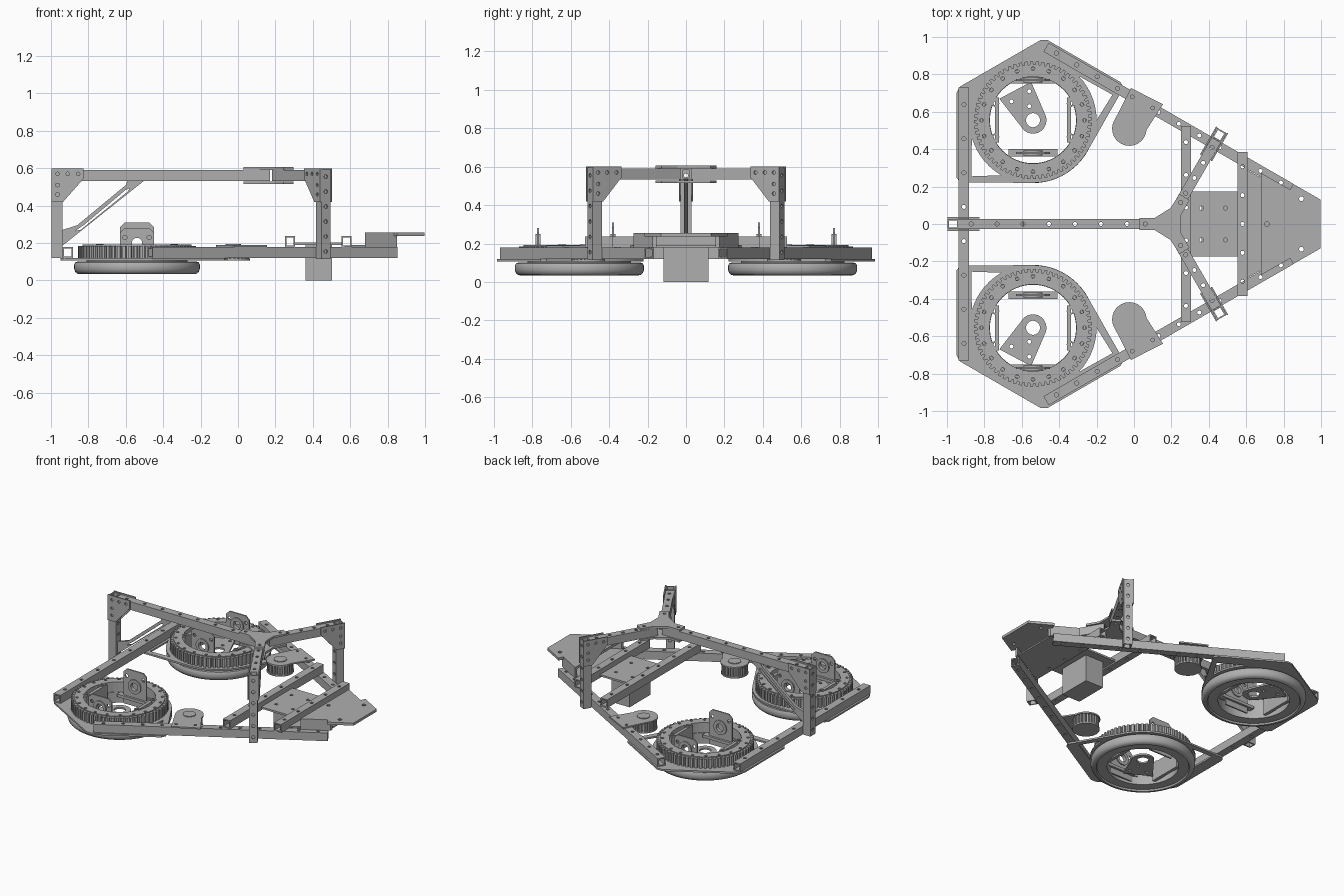
import bpy, bmesh, math
from mathutils import Matrix, Vector

cube = bpy.data.objects.get("Cube")
if cube:
    bpy.data.objects.remove(cube)

grey = bpy.data.materials.new("plain_grey")
grey.use_nodes = True
COLOUR = (0.43, 0.43, 0.43, 1)
grey.diffuse_color = COLOUR
grey.node_tree.nodes["Principled BSDF"].inputs["Base Color"].default_value = COLOUR
ID = Matrix.Identity(4)
WALL = 0.008


def arc(c, r, a0=0, a1=360, n=16):
    full = abs(a1 - a0) == 360
    steps = n if full else n - 1
    angles = [math.radians(a0 + (a1 - a0) * i / steps) for i in range(n)]
    return [(c[0] + r * math.cos(a), c[1] + r * math.sin(a)) for a in angles]


def rect(x0, x1, y0, y1):
    return [(x0, y0), (x1, y0), (x1, y1), (x0, y1)]


def mirror_y(pts):
    return pts + [(x, -y) for x, y in reversed(pts)]


def frame(origin, xdir, ydir):
    x, y = Vector(xdir).normalized(), Vector(ydir).normalized()
    m = Matrix((x, y, x.cross(y))).transposed().to_4x4()
    m.translation = origin
    return m


def sheet(loops, depth, m=ID):
    """Extruded outline with holes, from local z 0 to depth."""
    cu = bpy.data.curves.new("outline", 'CURVE')
    cu.dimensions, cu.fill_mode, cu.extrude = '2D', 'BOTH', depth / 2
    for loop in loops:
        sp = cu.splines.new('POLY')
        sp.points.add(len(loop) - 1)
        for p, q in zip(sp.points, loop):
            p.co = (q[0], q[1], 0, 1)
        sp.use_cyclic_u = True
    ob = bpy.data.objects.new("outline", cu)
    bpy.context.scene.collection.objects.link(ob)
    dg = bpy.context.evaluated_depsgraph_get()
    me = bpy.data.meshes.new_from_object(ob.evaluated_get(dg))
    bpy.data.objects.remove(ob)
    bpy.data.curves.remove(cu)
    me.transform(m @ Matrix.Translation((0, 0, depth / 2)))
    bm = bmesh.new()
    bm.from_mesh(me)
    bmesh.ops.remove_doubles(bm, verts=bm.verts, dist=1e-5)
    bmesh.ops.recalc_face_normals(bm, faces=bm.faces)
    bm.to_mesh(me)
    bm.free()
    return me


def put(name, meshes, smooth=False):
    bm = bmesh.new()
    for part in meshes:
        bm.from_mesh(part)
        bpy.data.meshes.remove(part)
    me = bpy.data.meshes.new(name)
    bm.to_mesh(me)
    bm.free()
    me.materials.clear()
    me.materials.append(grey)
    for p in me.polygons:
        p.material_index = 0
        p.use_smooth = smooth
    if smooth:
        me.set_sharp_from_angle(angle=math.radians(35))
    ob = bpy.data.objects.new(name, me)
    bpy.context.scene.collection.objects.link(ob)


def slab(name, loops, z0, z1, m=ID):
    put(name, [sheet(loops, z1 - z0, m @ Matrix.Translation((0, 0, z0)))])


def tube(name, p0, p1, holes=6, up=(0, 0, 1), m=ID, w=0.055, h=0.058):
    """Hollow box tube with drilled top and bottom walls."""
    d = Vector(p1) - Vector(p0)
    n, side = d.length, Vector(up).cross(d)
    f = m @ frame(p0, d, side)
    drilled = [rect(0, n, -w / 2, w / 2)]
    drilled += [arc((n * (i + 0.5) / holes, 0), 0.011, n=10) for i in range(holes)]
    parts = [sheet(drilled, WALL, f @ Matrix.Translation((0, 0, z))) for z in (-h / 2, h / 2 - WALL)]
    g = f @ Matrix.Rotation(math.pi / 2, 4, 'X')
    inner = h / 2 - WALL
    for z in (-w / 2, w / 2 - WALL):
        parts.append(sheet([rect(0, n, -inner, inner)], WALL, g @ Matrix.Translation((0, 0, z))))
    put(name, parts)


def lathe(name, profile, c, m, n=64):
    bm = bmesh.new()
    vs = [bm.verts.new((c[0] + r, c[1], z)) for r, z in profile]
    es = [bm.edges.new((vs[i], vs[i - 1])) for i in range(len(vs))]
    bmesh.ops.spin(bm, geom=vs + es, cent=(*c, 0), axis=(0, 0, 1), angle=2 * math.pi, steps=n)
    bmesh.ops.remove_doubles(bm, verts=bm.verts, dist=1e-4)
    bmesh.ops.transform(bm, matrix=m, verts=bm.verts)
    bmesh.ops.recalc_face_normals(bm, faces=bm.faces)
    me = bpy.data.meshes.new(name)
    bm.to_mesh(me)
    bm.free()
    put(name, [me], True)


def gear(c, r, depth, teeth):
    pts = []
    for i in range(teeth):
        for k, rr in ((0, r), (0.5, r), (0.6, r - depth), (0.9, r - depth)):
            a = 2 * math.pi * (i + k) / teeth
            pts.append((c[0] + rr * math.cos(a), c[1] + rr * math.sin(a)))
    return pts


C = (-0.54, 0.555)      # wheel centre
P = (-0.025, 0.51)      # drive pulley centre


def reflect(p):
    """Reflect across the corner bisector through the wheel centre."""
    u, v = Vector((0.5, -0.866)), Vector(p) - Vector(C)
    return tuple(Vector(C) + 2 * v.dot(u) * u - v)


def corner(side, m):
    # Corner base plate with wheel opening and two lightening cut-outs
    half = [(-0.93, 0.735), (-0.95, 0.70), (-0.95, 0.25), (-0.93, 0.222)]
    cut = [(-0.87, 0.255)] + arc(C, 0.34, 240, 196, 8)
    outline = half + arc(C, 0.335, 270, 330, 12) + [reflect(p) for p in reversed(half)]
    slab(side + "_corner_plate", [outline, arc(C, 0.28, n=48), cut, [reflect(p) for p in cut]], 0.108, 0.12, m)
    # Wheel ring under the plate and toothed turntable above it
    lathe(side + "_wheel", [(0.23, 0.045), (0.295, 0.045), (0.3, 0.034), (0.318, 0.036), (0.33, 0.046), (0.336, 0.062),
                            (0.336, 0.085), (0.33, 0.097), (0.315, 0.102), (0.27, 0.102), (0.27, 0.12), (0.23, 0.12)], C, m)
    bolts = [arc(q, 0.01, n=8) for q in arc(C, 0.275, n=20)]
    slab(side + "_turntable_gear", [gear(C, 0.315, 0.018, 64), arc(C, 0.235, n=48)] + bolts, 0.12, 0.185, m)
    slab(side + "_turntable_rim", [arc(C, 0.292, n=48), arc(C, 0.232, n=48)] + bolts, 0.185, 0.192, m)
    # Inner side cheeks with bolt bosses
    for i, s in enumerate((-1, 1)):
        x = C[0] + s * 0.192
        slab(f"{side}_cheek_{i}", [rect(x - 0.011, x + 0.011, C[1] - 0.12, C[1] + 0.12)], 0.06, 0.187, m)
        for j, dy in enumerate((-0.09, 0.09)):
            q = (C[0] + s * 0.2, C[1] + dy)
            slab(f"{side}_boss_{i}_{j}", [arc(q, 0.02), arc(q, 0.011)], 0.1, 0.195, m)
    # Upright bearing brackets
    for i, (y, top) in enumerate(((0.38, 0.31), (0.77, 0.28))):
        f = m @ frame((C[0], y + 0.005, 0), (1, 0, 0), (0, 0, 1))
        shape = [(-0.09, 0.06), (0.09, 0.06), (0.09, top - 0.025), (0.065, top), (-0.065, top), (-0.09, top - 0.025)]
        slots = [arc((x, top - 0.05), 0.012, n=8) for x in (-0.065, 0.065)]
        slab(f"{side}_bracket_{i}", [shape, arc((0, 0.2), 0.028)] + slots, 0, 0.01, f)
        slab(f"{side}_bearing_{i}", [arc((0, 0.2), 0.05, n=24), arc((0, 0.2), 0.028)], -0.008, 0.018, f)
        slab(f"{side}_bracket_foot_{i}", [rect(-0.13, 0.13, -0.02, 0.02)], 0.1, 0.12,
             m @ Matrix.Translation((C[0], y, 0)))
    # Sensor arm across the opening
    slab(side + "_centre_arm", [arc(C, 0.072, -150, 20) + [(-0.55, 0.76), (-0.72, 0.67)], arc(C, 0.038)]
         + [arc(q, 0.011, n=8) for q in ((-0.655, 0.655), (-0.56, 0.71), (-0.56, 0.63))], 0.09, 0.102, m)
    # Drive pulley and its mount
    mount = arc(P, 0.092, 160, 355, 20) + [(0.155, 0.64), (-0.016, 0.727)]
    slab(side + "_pulley_mount", [mount, arc((-0.01, 0.68), 0.01, n=8), arc((0.1, 0.62), 0.01, n=8)], 0.18, 0.19, m)
    slab(side + "_pulley", [gear(P, 0.085, 0.012, 24)], 0.118, 0.18, m)
    slab(side + "_pulley_flange", [arc(P, 0.088, n=32)], 0.108, 0.118, m)
    slab(side + "_pulley_cap", [arc(P, 0.042, n=24)], 0.19, 0.195, m)
    # Main diagonal rail
    tube(side + "_rail", (-0.47, 0.945, 0.15), (0.84, 0.19, 0.15), 12, m=m)
    # Upper arm, leg and gussets
    d = Vector((0.5, 0.866, 0))
    foot = Vector((0.455, 0.475, 0))
    start = Vector((0.205, 0.043, 0.562))
    tube(side + "_upper_arm", start, foot + Vector((0, 0, 0.562)) - d * 0.03, 5, m=m)
    tube(side + "_leg", foot + Vector((0, 0, 0.115)), foot + Vector((0, 0, 0.595)), 6, up=d, m=m)
    for i, k in enumerate((-0.037, 0.029)):
        f = m @ frame(foot, -d, (0, 0, 1))
        slab(f"{side}_leg_gusset_{i}", GUSSET, k, k + 0.008, f)
    # Nose flange along the rail
    slab(side + "_nose_flange", [[(0.68, 0.25), (0.68, 0.272), (0.85, 0.175), (0.85, 0.153)]], 0.18, 0.255, m)


GUSSET = [[(-0.032, 0.42), (0.03, 0.42), (0.14, 0.545), (0.14, 0.6), (-0.032, 0.6)]]
GUSSET += [arc(q, 0.01, n=8) for q in ((0, 0.46), (0, 0.51), (0, 0.57), (0.055, 0.57), (0.11, 0.57))]

corner("back", ID)
corner("front", Matrix.Scale(-1, 4, (0, 1, 0)))

# Cross tubes
tube("rear_cross_tube", (-0.91, -0.73, 0.15), (-0.91, 0.73, 0.15), 8)
tube("middle_cross_tube", (0.278, -0.525, 0.209), (0.278, 0.525, 0.209), 6)
tube("nose_cross_tube", (0.58, -0.385, 0.209), (0.58, 0.385, 0.209), 5)

# Equipment tray and hanging box
tray_holes = [arc((x, y), 0.011, n=8) for x in (0.36, 0.49) for y in (-0.085, 0.085)]
slab("equipment_tray", [rect(0.305, 0.553, -0.175, 0.175)] + tray_holes, 0.19, 0.203)
slab("hanging_box", [rect(0.36, 0.503, -0.118, 0.118)], 0, 0.19)

# Nose plates
slab("nose_floor", [mirror_y([(0.605, 0.29), (0.84, 0.155)])], 0.18, 0.19)
nose = mirror_y([(0.68, 0.272), (0.835, 0.183), (0.85, 0.215), (0.998, 0.13)])
slab("nose_plate", [nose] + [arc(q, 0.013, n=10) for q in ((0.71, 0), (0.895, 0.135), (0.895, -0.135))], 0.238, 0.256)

# Upper spine, rear leg and gussets
tube("upper_spine", (-0.94, 0, 0.562), (0.17, 0, 0.562), 8)
tube("rear_leg", (-0.967, 0, 0.12), (-0.967, 0, 0.595), 6, up=(1, 0, 0))
for i, y in enumerate((-0.029, 0.037)):
    slab(f"rear_gusset_{i}", GUSSET, 0, 0.008, frame((-0.965, y, 0), (1, 0, 0), (0, 0, 1)))

# Slotted diagonal brace
brace = [(-0.94, 0.18), (-0.5, 0.535), (-0.585, 0.535), (-0.585, 0.52), (-0.82, 0.285), (-0.94, 0.27)]
slot = [(-0.86, 0.265), (-0.81, 0.268), (-0.585, 0.49), (-0.59, 0.495), (-0.6, 0.485)]
brace = [(-0.94, 0.185), (-0.5, 0.535), (-0.59, 0.535), (-0.6, 0.51), (-0.86, 0.295), (-0.94, 0.27)]
slot = [(-0.87, 0.265), (-0.82, 0.3), (-0.6, 0.485), (-0.58, 0.492), (-0.59, 0.475), (-0.84, 0.272)]
slab("brace", [brace, slot], 0, 0.02, frame((0, 0.01, 0), (1, 0, 0), (0, 0, 1)))

# Three-way hub plates above and below the spine
hub = mirror_y([(0.03, 0.032), (0.11, 0.032), (0.195, 0.085), (0.243, 0.16), (0.297, 0.128), (0.25, 0.045)])
hub_holes = [arc(q, 0.011, n=8) for q in ((0.06, 0), (0.25, 0.115), (0.25, -0.115))]
for name, z in (("hub_top", 0.592), ("hub_bottom", 0.515)):
    slab(name, [hub] + hub_holes, z, z + 0.014)
